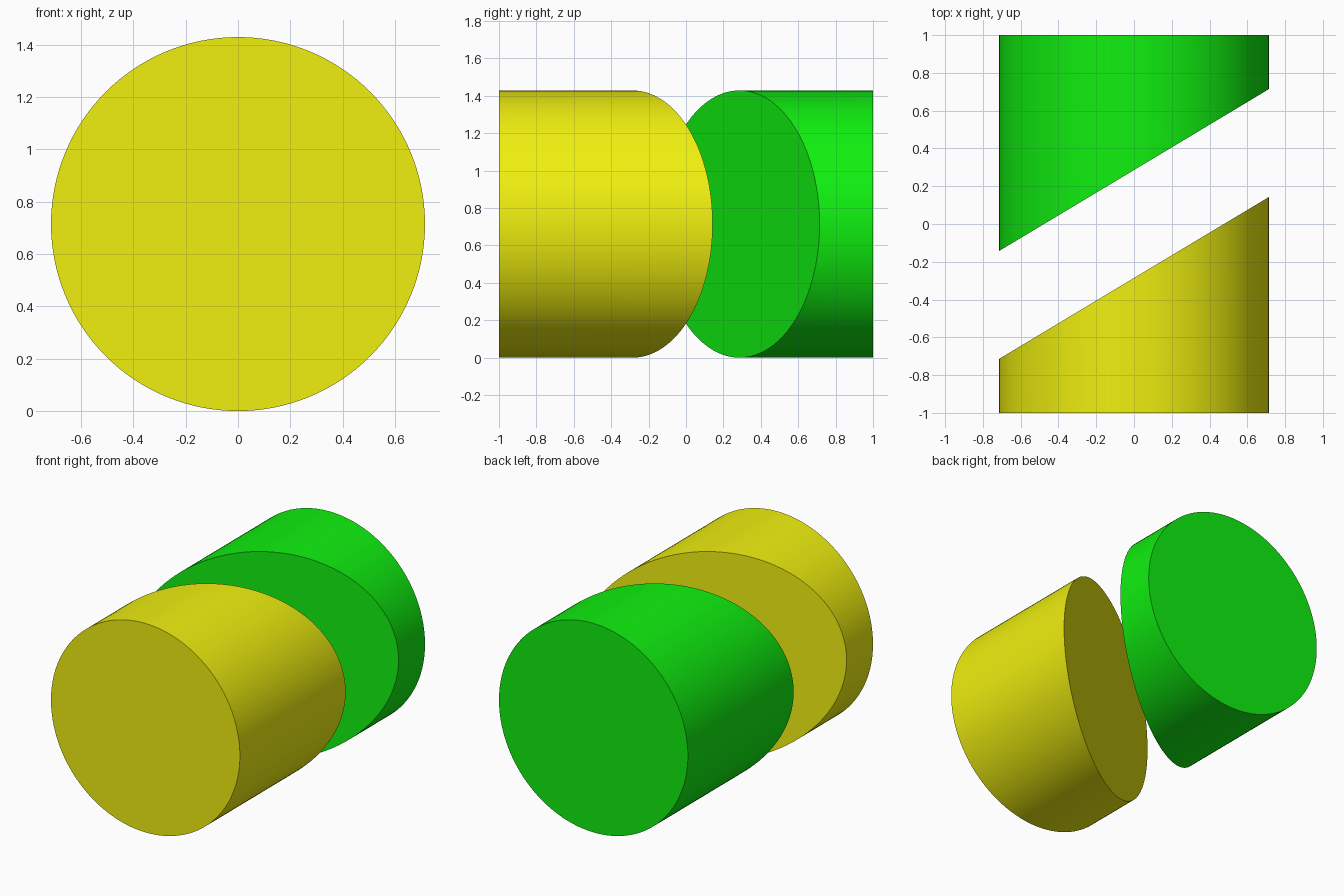
import bpy, bmesh, math
from mathutils import Matrix

if "Cube" in bpy.data.objects:
    bpy.data.objects.remove(bpy.data.objects["Cube"])

R = 1 / 1.4      # cylinder radius
SLOPE = 0.6      # slant of the cut across x
OFFSET = 0.4 * R # distance of each cut from the centre, along y


def half_cylinder(name, side, color):
    """Cylinder along y: flat outer end at y = side, slanted inner end."""
    bm = bmesh.new()
    bmesh.ops.create_cone(bm, cap_ends=True, segments=128, radius1=R, radius2=R, depth=2,
                          matrix=Matrix.Rotation(math.radians(90), 4, 'X'))
    # slant the inner end
    for v in bm.verts:
        if v.co.y * side < 0:
            v.co.y = side * OFFSET + SLOPE * v.co.x
    bmesh.ops.recalc_face_normals(bm, faces=bm.faces)
    mesh = bpy.data.meshes.new(name)
    bm.to_mesh(mesh)
    bm.free()
    obj = bpy.data.objects.new(name, mesh)
    bpy.context.collection.objects.link(obj)
    obj.location.z = R
    mat = bpy.data.materials.new(name + "_color")
    mat.diffuse_color = color
    mat.use_nodes = True
    mat.node_tree.nodes["Principled BSDF"].inputs["Base Color"].default_value = mat.diffuse_color
    mesh.materials.append(mat)
    # smooth barrel, crisp rims
    bpy.ops.object.select_all(action='DESELECT')
    obj.select_set(True)
    bpy.context.view_layer.objects.active = obj
    bpy.ops.object.shade_smooth_by_angle(angle=math.radians(30))


# front and back halves
half_cylinder("front_half", -1, (0.87, 0.87, 0.005, 1))
half_cylinder("back_half", 1, (0.005, 0.87, 0.005, 1))
